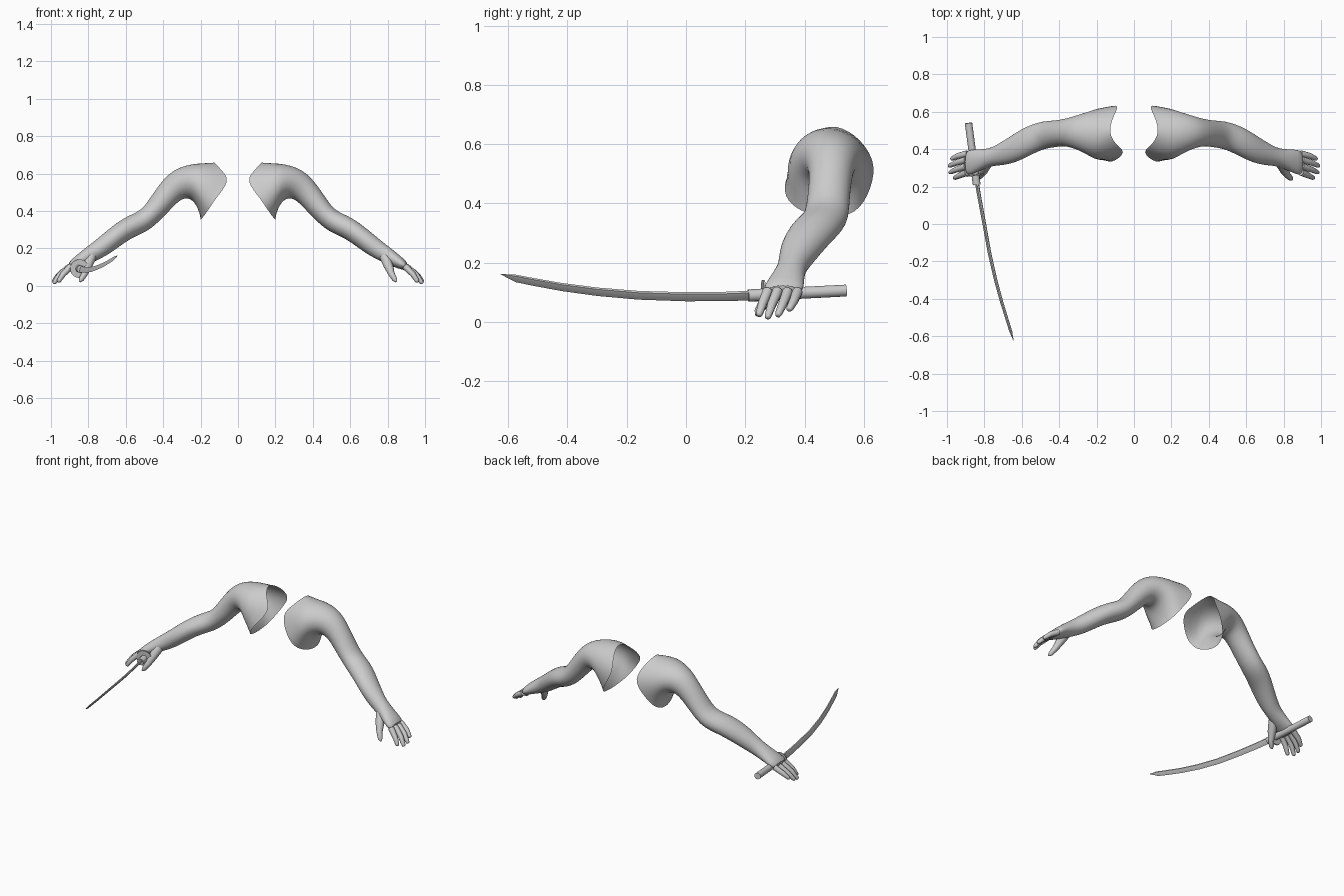
import bpy, bmesh, math
from mathutils import Vector

if "Cube" in bpy.data.objects:
    bpy.data.objects.remove(bpy.data.objects["Cube"])

grey = bpy.data.materials.new("plain grey")
grey.diffuse_color = (0.6, 0.6, 0.6, 1)
grey.use_nodes = True
grey.node_tree.nodes["Principled BSDF"].inputs["Base Color"].default_value = grey.diffuse_color
N = 20


def loft(bm, rings, cap_start=False, cap_end=False):
    loops = [[bm.verts.new(p) for p in r] for r in rings]
    n = len(rings[0])
    for a, b in zip(loops, loops[1:]):
        for i in range(n):
            bm.faces.new((a[i], a[(i + 1) % n], b[(i + 1) % n], b[i]))
    if cap_start:
        bm.faces.new(loops[0][::-1])
    if cap_end:
        bm.faces.new(loops[-1])


def tube(bm, path, radii, n=10):
    """Round tapered tube with closed ends along a list of points."""
    pts = [Vector(p) for p in path]
    rings = []
    for i, (p, r) in enumerate(zip(pts, radii)):
        t = (pts[min(i + 1, len(pts) - 1)] - pts[max(i - 1, 0)]).normalized()
        u = t.cross(Vector((0.1, 0, 1))).normalized()
        v = t.cross(u)
        rings.append([p + r * (math.cos(k * math.tau / n) * u + math.sin(k * math.tau / n) * v)
                      for k in range(n)])
    loft(bm, rings, True, True)


def finish(bm, name, angle=40, recalc=True):
    if recalc:
        bmesh.ops.recalc_face_normals(bm, faces=bm.faces[:])
    me = bpy.data.meshes.new(name)
    bm.to_mesh(me)
    bm.free()
    ob = bpy.data.objects.new(name, me)
    bpy.context.collection.objects.link(ob)
    me.materials.append(grey)
    bpy.ops.object.select_all(action='DESELECT')
    ob.select_set(True)
    bpy.context.view_layer.objects.active = ob
    bpy.ops.object.shade_smooth_by_angle(angle=math.radians(angle))
    return ob


def resample(points, n):
    """Closed smooth curve through the points, sampled n times."""
    P = [Vector(p) for p in points]
    m, out = len(P), []
    for k in range(n):
        s = k * m / n
        i, t = int(s), s - int(s)
        a, b, c, d = (P[(i + j) % m] for j in (-1, 0, 1, 2))
        out.append(0.5 * (2 * b + (c - a) * t + (2 * a - 5 * b + 4 * c - d) * t * t
                          + (3 * b - a - 3 * c + d) * t ** 3))
    return out


# open edge at the shoulder, from the top round the front, underside and back
edge = [(.13, .49, .662), (.095, .425, .625), (.053, .382, .56), (.12, .33, .465),
        (.17, .36, .39), (.20, .47, .352), (.19, .57, .37), (.14, .622, .45),
        (.085, .632, .545), (.112, .57, .63)]

# arm sections: top x, top z, bottom x, bottom z, front y, back y
sections = [
    (.18, .657, .205, .385, .335, .620), (.25, .653, .222, .430, .360, .605),
    (.32, .632, .250, .466, .390, .588), (.37, .600, .295, .470, .408, .573),
    (.42, .545, .335, .435, .417, .560), (.48, .455, .395, .370, .408, .553),
    (.515, .408, .460, .307, .400, .550), (.56, .386, .520, .275, .375, .535),
    (.62, .358, .575, .252, .345, .510), (.69, .305, .640, .205, .318, .465),
    (.755, .250, .70, .163, .312, .425), (.79, .222, .745, .140, .308, .405),
    (.835, .188, .805, .112, .287, .400), (.88, .150, .855, .092, .264, .398),
    (.912, .120, .892, .082, .258, .394)]


def section_ring(tx, tz, bx, bz, yf, yb):
    top, bot = Vector((tx, 0, tz)), Vector((bx, 0, bz))
    mid, half = (top + bot) / 2, (top - bot) / 2
    ring = []
    for k in range(N):
        a = k * math.tau / N
        p = mid + half * math.cos(a)
        p.y = (yf + yb) / 2 - (yb - yf) / 2 * math.sin(a)
        ring.append(p)
    return ring


# fingers from index to little: base and tip
fingers = [((.893, .276, .104), (.935, .258, .062), (.962, .245, .020)),
           ((.898, .309, .104), (.952, .290, .060), (.986, .274, .012)),
           ((.898, .343, .102), (.952, .327, .062), (.990, .309, .020)),
           ((.890, .376, .102), (.942, .364, .072), (.978, .347, .040))]

for side, name in ((1, "left"), (-1, "right")):
    # shoulder, arm and palm as one skin
    bm = bmesh.new()
    loft(bm, [resample(edge, N)] + [section_ring(*s) for s in sections], cap_end=True)
    for f in bm.faces:
        f.normal_flip()
    bmesh.ops.recalc_face_normals(bm, faces=bm.faces[:])
    bmesh.ops.scale(bm, vec=(side, 1, 1), verts=bm.verts[:])
    arm = finish(bm, name + "_arm", 70)
    mod = arm.modifiers.new("smooth skin", 'SUBSURF')
    mod.levels = mod.render_levels = 1

    # fingers and thumb
    bm = bmesh.new()
    for a, b, c in fingers:
        d = Vector(c) - Vector(b)
        tube(bm, [a, b, Vector(b) + d * .8, Vector(b) + d * .96, c], [.018, .0155, .012, .009, .004])
    tube(bm, [(.785, .325, .155), (.805, .288, .105), (.82, .262, .065), (.838, .244, .034), (.846, .238, .022)],
         [.028, .025, .018, .014, .005])
    bmesh.ops.scale(bm, vec=(side, 1, 1), verts=bm.verts[:])
    finish(bm, name + "_fingers", 60)

# sword handle, collar and round guard share one axis
butt, front = Vector((-.885, .54, .106)), Vector((-.841, .21, .089))
axis = lambda t: butt.lerp(front, t)
for name, a, b, r, n in (("sword_handle", 0, .86, .020, 16), ("sword_guard", .83, .85, .050, 24),
                         ("sword_collar", .85, 1, .021, 12)):
    bm = bmesh.new()
    tube(bm, [axis(a), axis(b)], [r, r], n)
    finish(bm, name)

# curved blade: centre line, wide direction and tapering cross-section
line = [(-.841, .215, .089), (-.826, .13, .086), (-.802, 0, .085), (-.773, -.16, .090),
        (-.741, -.30, .102), (-.708, -.42, .118), (-.677, -.52, .136), (-.660, -.575, .147)]
wide = Vector((.48, 0, .88))
thin = Vector((.88, 0, -.48))
rings = []
for i, p in enumerate(line):
    w = .0185 - .0006 * i
    t = .0065 - .0003 * i
    rings.append([Vector(p) + wide * w * u + thin * t * v for u, v in
                  ((1, 0), (.75, 1), (.1, 1), (-1, 0), (.1, -1), (.75, -1))])
tip = Vector((-.643, -.628, .162))
rings.append([tip.lerp(p, .05) for p in rings[-1]])
bm = bmesh.new()
loft(bm, rings, True, True)
finish(bm, "sword_blade", 20)
